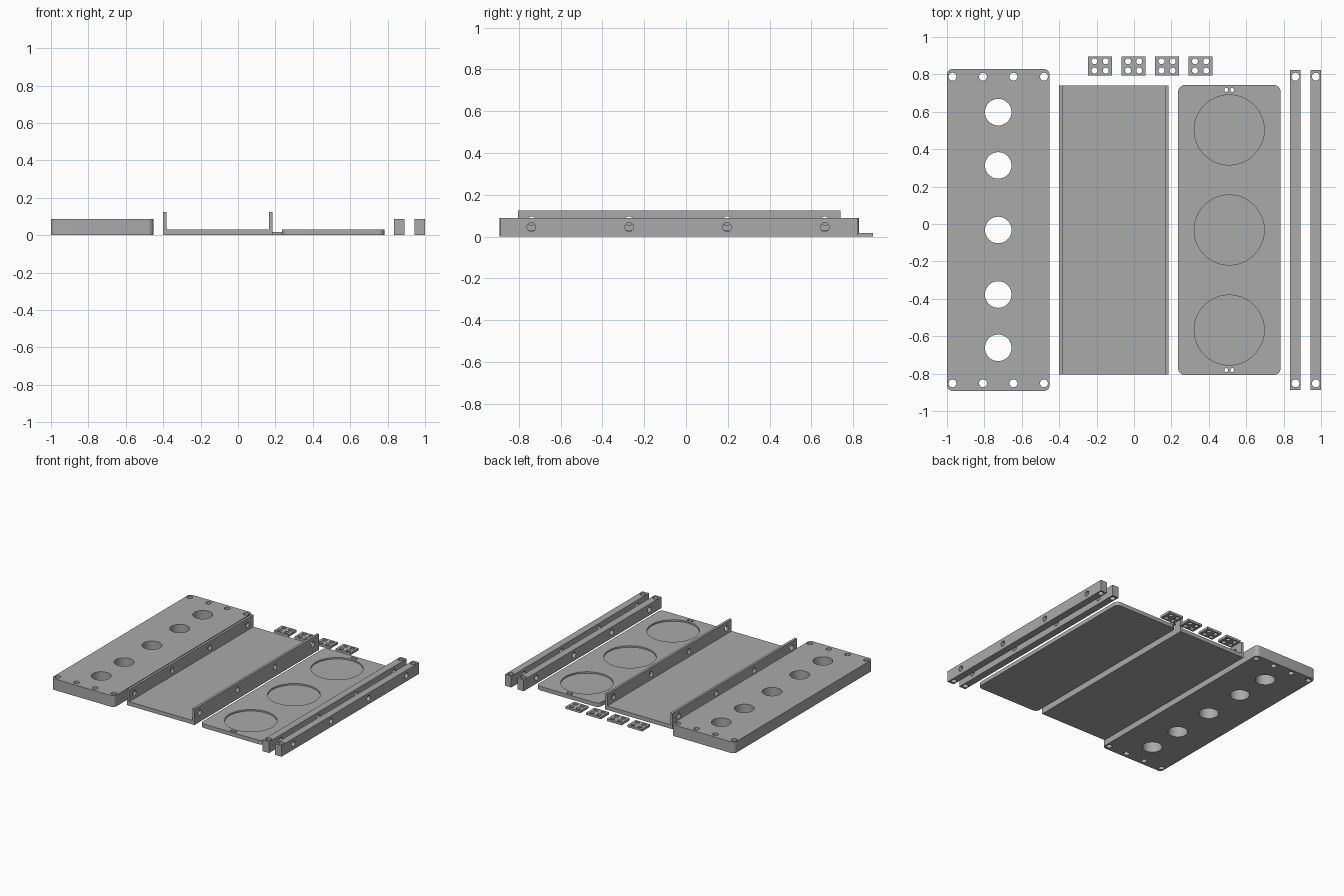
import bpy, bmesh, math
from mathutils import Matrix, Vector

if "Cube" in bpy.data.objects:
    bpy.data.objects.remove(bpy.data.objects["Cube"])

CY = -0.032  # shared centre line of the long parts
grey = bpy.data.materials.new("plain grey")
grey.diffuse_color = (0.40, 0.40, 0.40, 1)
grey.use_nodes = True
grey.node_tree.nodes["Principled BSDF"].inputs["Base Color"].default_value = grey.diffuse_color


def add_box(bm, x0, x1, y0, y1, z0, z1):
    m = Matrix.Translation(((x0 + x1) / 2, (y0 + y1) / 2, (z0 + z1) / 2))
    m = m @ Matrix.Diagonal((x1 - x0, y1 - y0, z1 - z0, 1))
    bmesh.ops.create_cube(bm, size=1, matrix=m)


def finish(name, bm):
    mesh = bpy.data.meshes.new(name)
    bm.to_mesh(mesh)
    bm.free()
    ob = bpy.data.objects.new(name, mesh)
    bpy.context.collection.objects.link(ob)
    mesh.materials.append(grey)
    return ob


def slab(name, x0, x1, y0, y1, h, corner=0):
    """Flat block with optionally rounded upright corners."""
    bm = bmesh.new()
    add_box(bm, x0, x1, y0, y1, 0, h)
    if corner:
        up = [e for e in bm.edges if abs(e.verts[0].co.z - e.verts[1].co.z) > h / 2]
        bmesh.ops.bevel(bm, geom=up, offset=corner, segments=8, profile=0.5, affect='EDGES')
    return finish(name, bm)


def drill(ob, holes):
    """Cut cylinders; each hole is (centre, radius, length, axis, sides)."""
    bm = bmesh.new()
    for c, r, length, axis, n in holes:
        m = Matrix.Translation(Vector(c))
        if axis == 'X':
            m = m @ Matrix.Rotation(math.pi / 2, 4, 'Y')
        bmesh.ops.create_cone(bm, cap_ends=True, segments=n, radius1=r, radius2=r,
                              depth=length, matrix=m)
    cutter = finish("hole_cutter", bm)
    cutter.hide_render = True
    mod = ob.modifiers.new("holes", 'BOOLEAN')
    mod.operation, mod.solver, mod.object = 'DIFFERENCE', 'EXACT', cutter
    bpy.ops.object.select_all(action='DESELECT')
    bpy.context.view_layer.objects.active = ob
    ob.select_set(True)
    bpy.ops.object.modifier_apply(modifier=mod.name)
    bpy.data.objects.remove(cutter)
    bpy.ops.object.shade_smooth_by_angle(angle=math.radians(30))


SIDE_Y = [CY - 0.006 + k * 0.468 for k in (-1.5, -0.5, 0.5, 1.5)]

# Thick panel: five large bores and a row of screw holes at each end
panel = slab("bored_panel", -1.0, -0.452, CY - 0.861, CY + 0.861, 0.088, 0.03)
holes = [((-0.726, CY + d, 0.04), 0.071, 0.4, 'Z', 48) for d in (-0.63, -0.345, 0, 0.345, 0.63)]
holes += [((-0.726 + k * 0.163, CY + s * 0.82, 0.04), 0.021, 0.4, 'Z', 24)
          for k in (-1.5, -0.5, 0.5, 1.5) for s in (-1, 1)]
drill(panel, holes)

# U-shaped tray: floor and two upright walls extruded from one profile
bm = bmesh.new()
xa, xb, t, floor, top = -0.402, 0.185, 0.019, 0.031, 0.125
profile = [(xa, 0), (xb, 0), (xb, top), (xb - t, top), (xb - t, floor),
           (xa + t, floor), (xa + t, top), (xa, top)]
face = bm.faces.new([bm.verts.new((x, CY - 0.772, z)) for x, z in profile])
ext = bmesh.ops.extrude_face_region(bm, geom=[face])
bmesh.ops.translate(bm, vec=(0, 1.544, 0),
                    verts=[v for v in ext["geom"] if isinstance(v, bmesh.types.BMVert)])
bmesh.ops.recalc_face_normals(bm, faces=bm.faces)
tray = finish("u_tray", bm)
drill(tray, [((x, y, 0.075), 0.021, 0.06, 'X', 24) for x in (xa + t / 2, xb - t / 2) for y in SIDE_Y])

# Thin plate: three round recesses and a pair of small holes at each end
plate = slab("recessed_plate", 0.236, 0.783, CY - 0.775, CY + 0.775, 0.031, 0.035)
holes = [((0.509, CY + d, 0.119), 0.187, 0.2, 'Z', 96) for d in (-0.535, 0, 0.535)]
holes += [((0.509 + sx * 0.016, CY + s * 0.749, 0.015), 0.0105, 0.2, 'Z', 20)
          for sx in (-1, 1) for s in (-1, 1)]
drill(plate, holes)

# Two square rails: cross holes along the length, upright holes at the ends
for i, x in enumerate((0.863, 0.972)):
    rail = slab(f"rail_{i + 1}", x - 0.028, x + 0.028, CY - 0.855, CY + 0.855, 0.088)
    holes = [((x, y, 0.045), 0.021, 0.2, 'X', 24) for y in SIDE_Y]
    holes += [((x, CY + s * 0.82, 0.045), 0.021, 0.3, 'Z', 24) for s in (-1, 1)]
    drill(rail, holes)

# Four small tabs with four holes each
for i in range(4):
    x, y = -0.181 + i * 0.179, 0.845
    tab = slab(f"small_tab_{i + 1}", x - 0.064, x + 0.064, y - 0.05, y + 0.05, 0.018)
    drill(tab, [((x + sx * 0.03, y + sy * 0.025, 0.009), 0.016, 0.1, 'Z', 24)
                for sx in (-1, 1) for sy in (-1, 1)])
